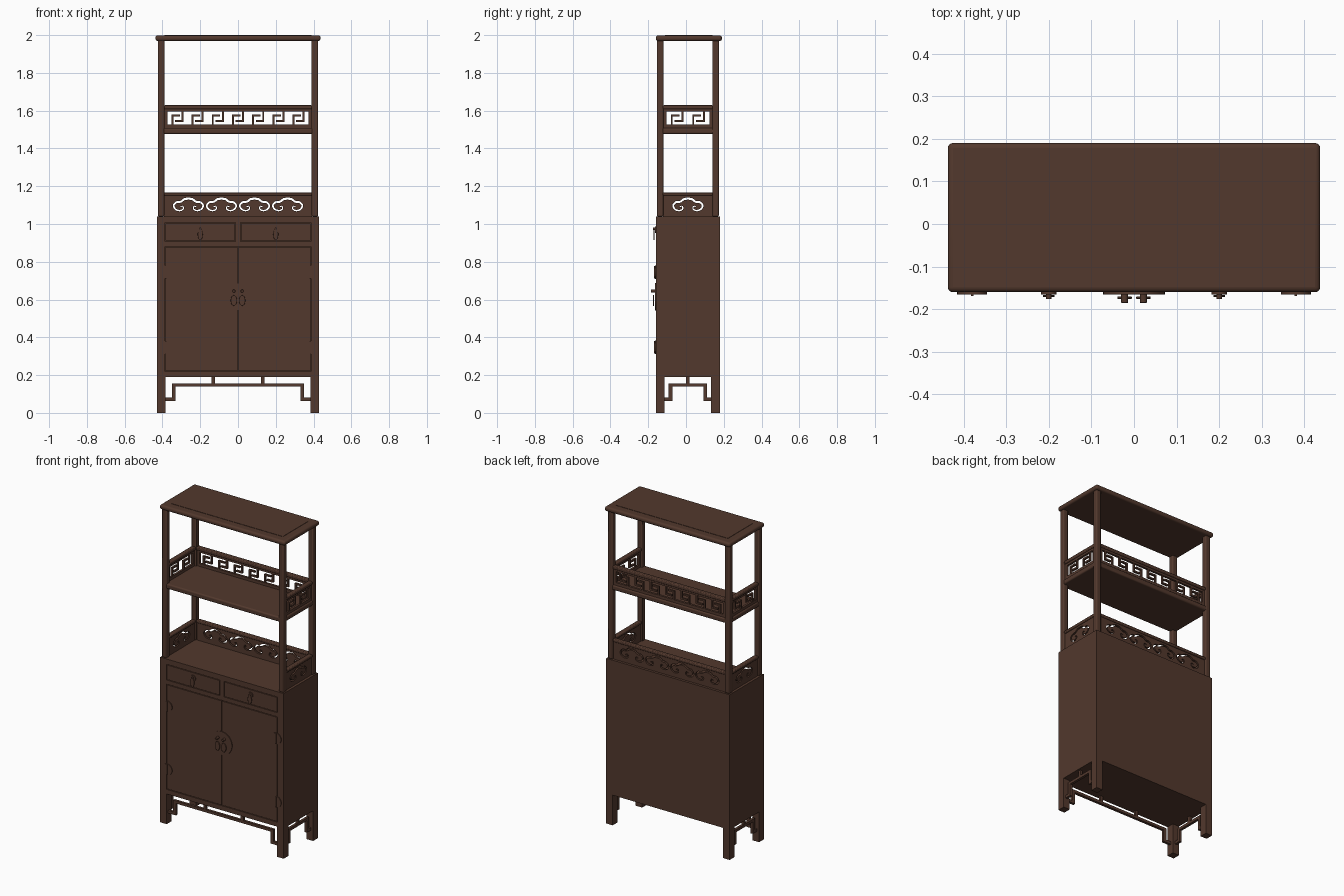
import bpy, bmesh
from math import pi, sin, cos
from mathutils import Matrix, Vector

cube = bpy.data.objects.get("Cube")
if cube:
    bpy.data.objects.remove(cube)

wood = bpy.data.materials.new("dark_brown_wood")
wood.use_nodes = True
wood.diffuse_color = (0.085, 0.040, 0.026, 1)
wood.node_tree.nodes["Principled BSDF"].inputs["Base Color"].default_value = wood.diffuse_color


def finish(name, mesh, bevel=0, segments=2):
    mesh.materials.clear()
    mesh.materials.append(wood)
    ob = bpy.data.objects.new(name, mesh)
    bpy.context.collection.objects.link(ob)
    if bevel:
        mod = ob.modifiers.new("bevel", "BEVEL")
        mod.width, mod.segments = bevel, segments
    bpy.ops.object.select_all(action="DESELECT")
    ob.select_set(True)
    bpy.context.view_layer.objects.active = ob
    bpy.ops.object.shade_smooth_by_angle()
    return ob


def boxes(name, spans, bevel=0, segments=2, matrix=Matrix()):
    """One object from boxes given as (x0, x1, y0, y1, z0, z1)."""
    bm = bmesh.new()
    for x0, x1, y0, y1, z0, z1 in spans:
        m = Matrix.Translation(((x0 + x1) / 2, (y0 + y1) / 2, (z0 + z1) / 2))
        bmesh.ops.create_cube(bm, size=1, matrix=matrix @ m @ Matrix.Diagonal((x1 - x0, y1 - y0, z1 - z0, 1)))
    mesh = bpy.data.meshes.new(name)
    bm.to_mesh(mesh)
    bm.free()
    return finish(name, mesh, bevel, segments)


def disc(name, x, z, radius, y0, y1, squash=1, bevel=0):
    """Round plate or knob lying against the front."""
    bm = bmesh.new()
    m = Matrix.Translation((x, (y0 + y1) / 2, z)) @ Matrix.Diagonal((squash, 1, 1, 1)) @ Matrix.Rotation(pi / 2, 4, "X")
    bmesh.ops.create_cone(bm, cap_ends=True, segments=32, radius1=radius, radius2=radius, depth=y1 - y0, matrix=m)
    mesh = bpy.data.meshes.new(name)
    bm.to_mesh(mesh)
    bm.free()
    return finish(name, mesh, bevel)


def cut_panel(name, outlines, thickness, matrix):
    """Flat board: the first outline is its edge, the others are holes."""
    curve = bpy.data.curves.new(name, "CURVE")
    curve.dimensions, curve.fill_mode, curve.extrude = "2D", "BOTH", thickness / 2
    for pts in outlines:
        spline = curve.splines.new("POLY")
        spline.points.add(len(pts) - 1)
        for p, (u, v) in zip(spline.points, pts):
            p.co = (u, v, 0, 1)
        spline.use_cyclic_u = True
    helper = bpy.data.objects.new(name + "_helper", curve)
    bpy.context.collection.objects.link(helper)
    bpy.context.view_layer.update()
    mesh = bpy.data.meshes.new_from_object(helper.evaluated_get(bpy.context.evaluated_depsgraph_get()))
    bpy.data.objects.remove(helper)
    mesh.transform(matrix)
    finish(name, mesh)


def rect(u0, u1, v0, v1):
    return [(u0, v0), (u1, v0), (u1, v1), (u0, v1)]


def cloud(cu, cv):
    """Outline of a scrolled cloud: a lobed stroke with a curl at each end."""
    half = [(0, .034), (.022, .031), (.04, .018), (.062, .016), (.078, -.002), (.068, -.022),
            (.046, -.029), (.028, -.021), (.03, -.006), (.043, -.009)]
    key = [Vector((-u, v)) for u, v in half[:0:-1]] + [Vector(p) for p in half]
    path = []
    for i in range(len(key) - 1):
        a, b, c, d = (key[max(0, min(len(key) - 1, i + k))] for k in (-1, 0, 1, 2))
        for s in (0, .25, .5, .75):
            path.append(b + (c - a) * s / 2 + (a * 2 - b * 5 + c * 4 - d) * s ** 2 / 2
                        + (b * 3 - a - c * 3 + d) * s ** 3 / 2)
    path.append(key[-1])
    left, right = [], []
    for i, p in enumerate(path):
        t = (path[min(i + 1, len(path) - 1)] - path[max(i - 1, 0)]).normalized()
        n = Vector((-t.y, t.x)) * (.002 + .0035 * sin(pi * i / (len(path) - 1)))
        left.append((cu + p.x + n.x, cv + p.y + n.y))
        right.append((cu + p.x - n.x, cv + p.y - n.y))
    return left + right[::-1]


# Cabinet carcass, legs and face frame
boxes("cabinet_body", [(-.43, .43, -.152, .18, .19, 1.04)])
for sx, side in ((-1, "right"), (1, "left")):
    for y, end in ((-.16, "front"), (.133, "back")):
        x0, x1 = sorted((sx * .385, sx * .43))
        boxes(f"{side}_{end}_leg", [(x0, x1, y, y + .047, 0, .19)])
FY = (-.16, -.152)
boxes("face_frame", [(-.43, -.387, *FY, .19, 1.04), (.387, .43, *FY, .19, 1.04),
                     (-.387, .387, *FY, 1.007, 1.04), (-.387, .387, *FY, .882, .908),
                     (-.387, .387, *FY, .19, .219), (-.013, .013, *FY, .908, 1.007)])

# Drawers and doors, with hardware
for sx, side in ((-1, "right"), (1, "left")):
    x0, x1 = sorted((sx * .017, sx * .384))
    boxes(f"{side}_drawer_front", [(x0, x1, *FY, .912, 1.003)])
    x0, x1 = sorted((sx * .0015, sx * .384))
    boxes(f"{side}_door", [(x0, x1, *FY, .223, .878)])
    disc(f"{side}_drawer_plate", sx * .2, .97, .018, -.165, -.16)
    disc(f"{side}_drawer_knob", sx * .2, .975, .006, -.176, -.164)
    disc(f"{side}_drawer_drop", sx * .2, .945, .03, -.171, -.167, .45, .001)
    disc(f"{side}_door_knob", sx * .022, .645, .008, -.186, -.164, 1, .002)
    disc(f"{side}_door_drop", sx * .022, .595, .028, -.176, -.17, .6, .001)
    for z, level in ((.745, "upper"), (.347, "lower")):
        disc(f"{side}_{level}_hinge_plate", sx * .38, z, .035, -.165, -.16)
        boxes(f"{side}_{level}_hinge_pin", [(sx * .38 - .003, sx * .38 + .003, -.169, -.164, z - .033, z + .033)])
disc("door_medallion", 0, .615, .073, -.165, -.16)

# Stepped lattice aprons under the front and both sides


def apron(name, reach, step, struts, matrix):
    spans = [(-step - .01, step + .01, -.008, .008, .139, .156)]
    for s in (-1, 1):
        x0, x1 = sorted((s * (step - .01), s * (step + .01)))
        spans.append((x0, x1, -.008, .008, .064, .139))
        x0, x1 = sorted((s * (step + .01), s * reach))
        spans.append((x0, x1, -.008, .008, .064, .081))
    spans += [(u - .009, u + .009, -.008, .008, .156, .19) for u in struts]
    boxes(name, spans, matrix=matrix)


apron("front_apron", .386, .34, (-.13, .13), Matrix.Translation((0, -.138, 0)))
turn = Matrix.Rotation(pi / 2, 4, "Z")
for sx, side in ((-1, "right"), (1, "left")):
    apron(f"{side}_apron", .125, .092, (0,), Matrix.Translation((sx * .408, .01, 0)) @ turn)

# Open shelving: posts, shelf and top board
for sx, side in ((-1, "right"), (1, "left")):
    for y, end in ((-.137, "front"), (.157, "back")):
        boxes(f"{side}_{end}_post", [(sx * .407 - .017, sx * .407 + .017, y - .017, y + .017, 1.04, 1.975)], .006)
boxes("middle_shelf", [(-.422, .422, -.152, .172, 1.477, 1.508)], .008, 3)
top = boxes("top_board", [(-.437, .437, -.16, .19, 1.969, 1.998)], .012, 4)
boxes("top_panel", [(-.39, .39, -.11, .14, 1.99, 2.0)])

# Back and side galleries: cloud boards below, key fret above


def gallery(side, half, clouds, units, matrix):
    upright = matrix @ Matrix.Rotation(pi / 2, 4, "X")
    pitch = .175
    holes = [cloud((i - (clouds - 1) / 2) * pitch, 1.1) for i in range(clouds)]
    cut_panel(f"{side}_cloud_panel", [rect(-half, half, 1.04, 1.152)] + holes, .014, upright)
    boxes(f"{side}_cloud_rail", [(-half, half, -.014, .014, 1.15, 1.168)], .005, matrix=matrix)
    w = half - .018
    lo, hi = 1.526, 1.595
    cut_panel(f"{side}_fret_panel", [rect(-half, half, 1.505, 1.61), rect(-w, w, lo, hi)], .014, upright)
    boxes(f"{side}_fret_rail", [(-half, half, -.014, .014, 1.608, 1.629)], .005, matrix=matrix)
    step, t, d = 2 * w / units, .005, .006
    spans = []
    for i in range(units):
        c = -w + (i + .5) * step
        for s in (-1, 1):
            # Hook from the top on one side, from the bottom on the other
            a, b = c + s * step * .25, c - s * step * .12
            edge, tip = (hi, lo + .02) if s > 0 else (lo, hi - .02)
            z0, z1 = sorted((edge, tip))
            spans.append((a - t, a + t, -d, d, z0, z1))
            x0, x1 = sorted((a + s * t, b))
            spans.append((x0, x1, -d, d, tip - t, tip + t))
    boxes(f"{side}_fret", spans, matrix=matrix)


gallery("back", .392, 4, 7, Matrix.Translation((0, .157, 0)))
for sx, side in ((-1, "right"), (1, "left")):
    gallery(side, .132, 1, 2, Matrix.Translation((sx * .407, .01, 0)) @ turn)
